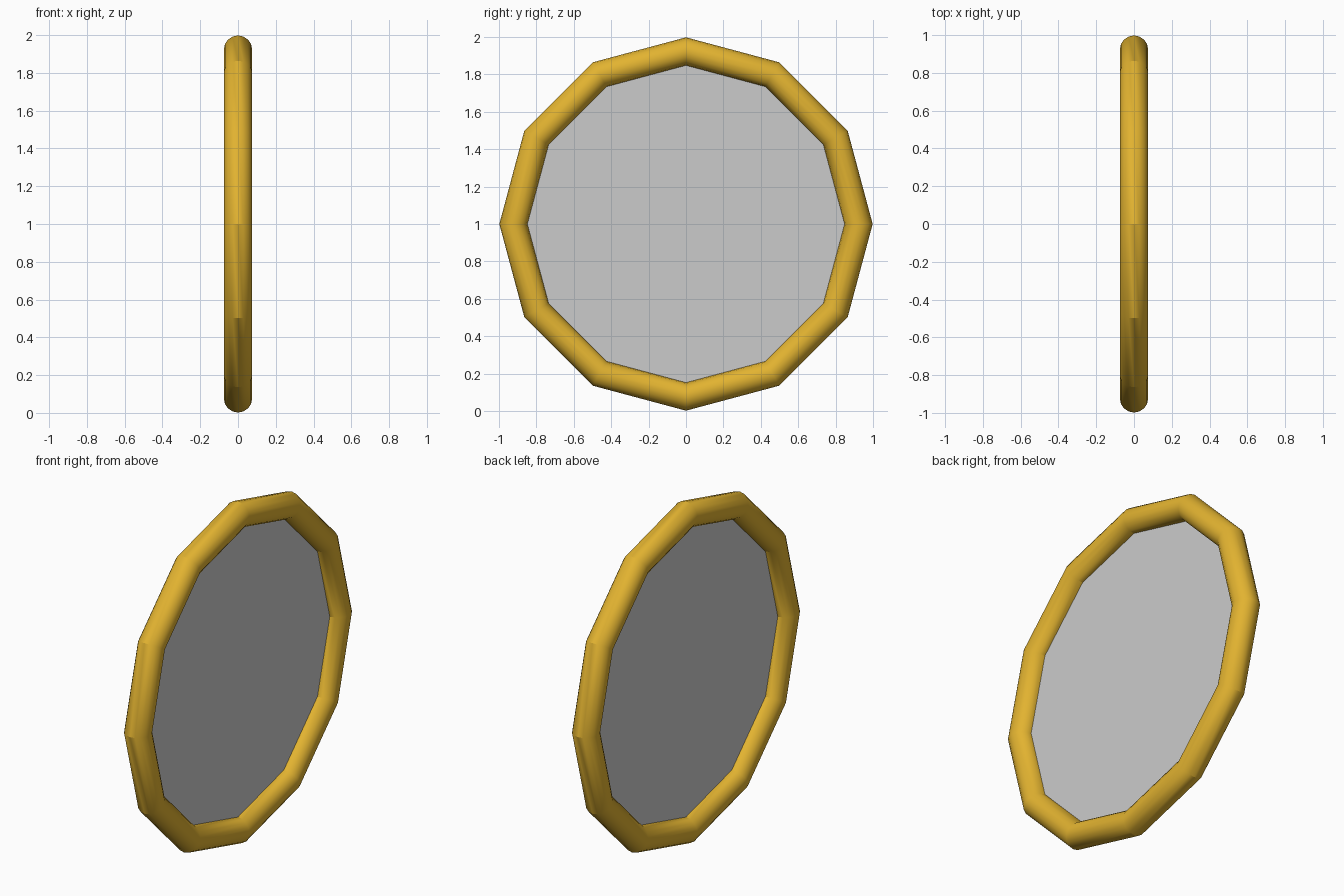
import bpy, math

if "Cube" in bpy.data.objects:
    bpy.data.objects.remove(bpy.data.objects["Cube"])


def material(name, rgb):
    m = bpy.data.materials.new(name)
    m.diffuse_color = (*rgb, 1.0)
    m.use_nodes = True
    m.node_tree.nodes["Principled BSDF"].inputs["Base Color"].default_value = m.diffuse_color
    return m


gold = material("gold", (0.76, 0.45, 0.03))
grey = material("pale grey", (0.6, 0.6, 0.6))

SIDES = 12
RING, TUBE = 0.923, 0.075

# Twelve-sided rounded frame, standing upright and facing along x
bpy.ops.mesh.primitive_torus_add(major_segments=SIDES, minor_segments=16,
                                 major_radius=RING, minor_radius=TUBE,
                                 location=(0, 0, 1), rotation=(0, math.pi / 2, 0))
frame = bpy.context.object
frame.name = "frame"
frame.data.materials.append(gold)
bpy.ops.object.shade_smooth_by_angle(angle=math.radians(29))

# Flat pane in the middle of the frame, its edge buried in the tube
bpy.ops.mesh.primitive_circle_add(vertices=SIDES, radius=RING, fill_type='NGON',
                                  location=(0, 0, 1), rotation=(0, math.pi / 2, 0))
pane = bpy.context.object
pane.name = "pane"
pane.data.materials.append(grey)
